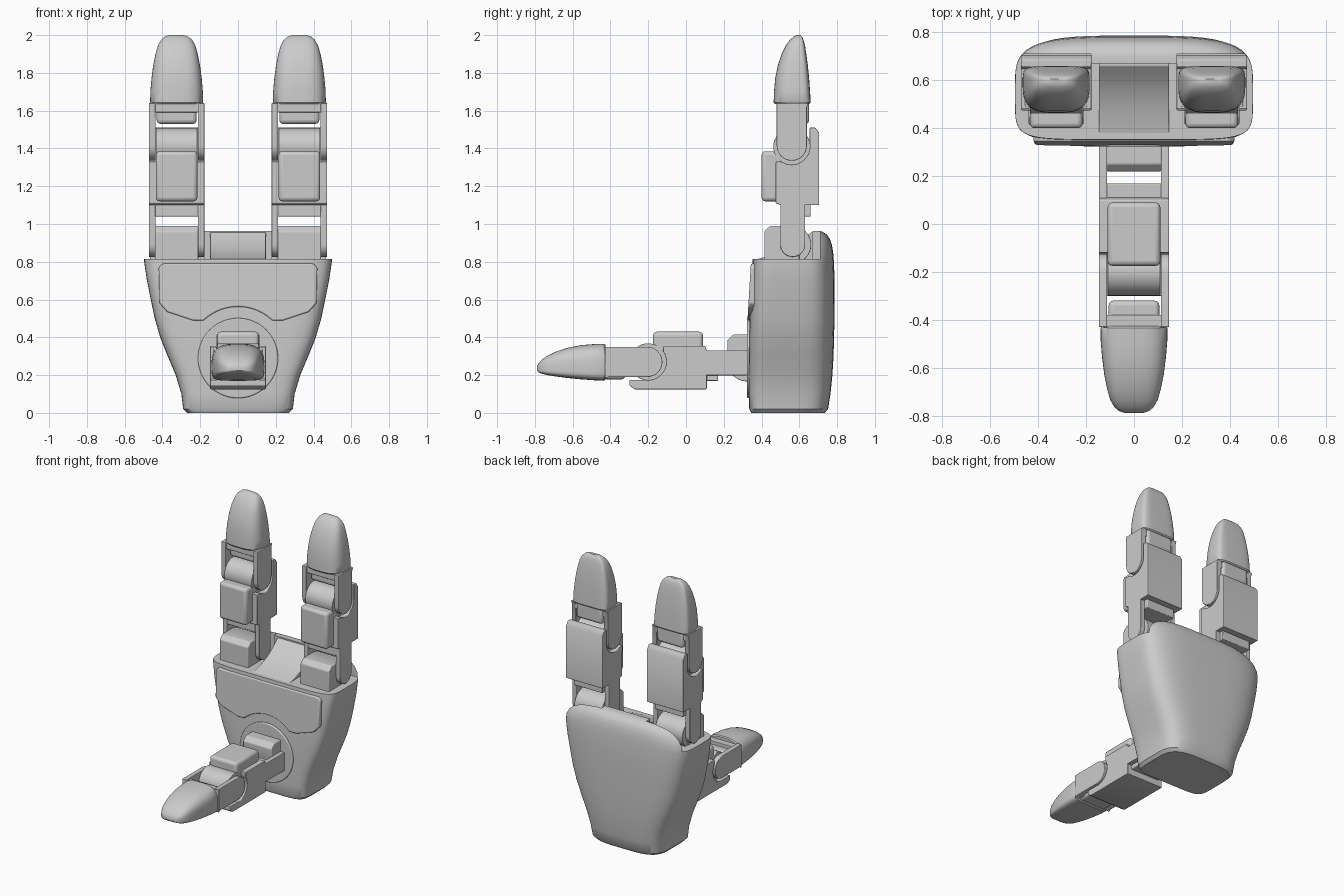
import bpy, bmesh
from math import sin, cos, pi, radians
from mathutils import Matrix

if "Cube" in bpy.data.objects:
    bpy.data.objects.remove(bpy.data.objects["Cube"])


def finish(name, bm, matrix=None, bevel=0, segs=3):
    if matrix:
        bm.transform(matrix)
    bmesh.ops.recalc_face_normals(bm, faces=bm.faces)
    me = bpy.data.meshes.new(name)
    bm.to_mesh(me)
    bm.free()
    ob = bpy.data.objects.new(name, me)
    bpy.context.collection.objects.link(ob)
    if bevel:
        m = ob.modifiers.new("Bevel", 'BEVEL')
        m.width, m.segments, m.limit_method = bevel, segs, 'ANGLE'
        m.angle_limit = radians(40)
    return ob


def smooth(ob, angle=35):
    bpy.ops.object.select_all(action='DESELECT')
    bpy.context.view_layer.objects.active = ob
    ob.select_set(True)
    bpy.ops.object.shade_smooth_by_angle(angle=radians(angle))


def prism(name, pts, axis, lo, hi, matrix=None, bevel=0, shear=None):
    """Extrude a (y,z) profile along x, or an (x,z) profile along y."""
    bm = bmesh.new()
    put = (lambda p, t: (t, p[0], p[1])) if axis == 'x' else (lambda p, t: (p[0], t, p[1]))
    a = [bm.verts.new(put(p, lo)) for p in pts]
    b = [bm.verts.new(put(p, hi)) for p in pts]
    bm.faces.new(a)
    bm.faces.new(b[::-1])
    n = len(pts)
    for i in range(n):
        bm.faces.new((a[i], a[(i + 1) % n], b[(i + 1) % n], b[i]))
    if shear:
        for v in bm.verts:
            v.co.y += shear(v.co.z)
    ob = finish(name, bm, matrix, bevel)
    smooth(ob)
    return ob


def box(name, x, y, z, matrix=None, bevel=0):
    pts = [(y[0], z[0]), (y[1], z[0]), (y[1], z[1]), (y[0], z[1])]
    return prism(name, pts, 'x', x[0], x[1], matrix, bevel)


def arc(cx, cy, r, a0, a1, n=16):
    return [(cx + r * cos(radians(a0 + (a1 - a0) * i / n)),
             cy + r * sin(radians(a0 + (a1 - a0) * i / n))) for i in range(n + 1)]


def loft(name, rings, nf, nb, mid, matrix=None, count=72):
    """Stack rounded sections (z, half width, front y, back y)."""
    bm = bmesh.new()
    loops = []
    for z, h, y0, y1 in rings:
        c = y0 + mid * (y1 - y0)
        loop = []
        for i in range(count):
            t = 2 * pi * i / count
            n, d = (nb, y1 - c) if sin(t) > 0 else (nf, c - y0)
            x = h * abs(cos(t)) ** (2 / n) * (1 if cos(t) > 0 else -1)
            y = c + d * abs(sin(t)) ** (2 / n) * (1 if sin(t) > 0 else -1)
            loop.append(bm.verts.new((x, y, z)))
        loops.append(loop)
    for a, b in zip(loops, loops[1:]):
        for i in range(count):
            j = (i + 1) % count
            bm.faces.new((a[i], a[j], b[j], b[i]))
    bm.faces.new(loops[0])
    bm.faces.new(loops[-1])
    return finish(name, bm, matrix)


# Palm body with the raised back shell
palm = loft("palm", [
    (0.0, .27, .345, .735), (.02, .29, .335, .752), (.1, .30, .332, .765),
    (.2, .33, .332, .775), (.3, .372, .333, .781), (.4, .412, .334, .784),
    (.5, .441, .336, .786), (.6, .462, .340, .787), (.7, .482, .345, .787),
    (.8, .497, .352, .783), (.85, .495, .355, .779), (.89, .475, .36, .772),
    (.92, .445, .36, .762), (.945, .405, .36, .745), (.96, .34, .36, .72),
    (.964, .26, .36, .70)], 6.5, 3.8, .5)
cuts = [box("cut_front", (-1, 1), (0, .67), (.815, 1.2))]
for s in (-1, 1):
    cuts.append(box("cut_slot", sorted((s * .18, s * 1)), (0, .71), (.815, 1.2)))
bpy.context.view_layer.objects.active = palm
for c in cuts:
    m = palm.modifiers.new("Cut", 'BOOLEAN')
    m.operation, m.object, m.solver = 'DIFFERENCE', c, 'EXACT'
    bpy.ops.object.modifier_apply(modifier=m.name)
    bpy.data.objects.remove(c)
    bpy.context.view_layer.objects.active = palm
smooth(palm)

# Sloped saddle between the two fingers
prism("finger_saddle", [(.37, .79), (.38, .815), (.46, .835), (.54, .865), (.61, .91),
                        (.66, .955), (.69, .955), (.69, .79)], 'x', -.147, .147, bevel=.004)

# Grip pad and thumb turntable on the front of the palm
pad = [(-.40, .79), (-.42, .77), (-.415, .58), (-.375, .535), (-.24, .49)]
pad += arc(0, .30, .262, 134, 46, 20)
pad += [(.24, .49), (.375, .535), (.415, .58), (.42, .77), (.40, .79)]
prism("palm_pad", pad, 'y', .326, .40, bevel=.008, shear=lambda z: max(0, z - .5) * .06)
prism("thumb_turntable", arc(0, .29, .212, 0, 354.375, 63), 'y', .323, .45, bevel=.006)


def finger(name, M):
    # Knuckle block and hinge barrels
    prism(name + "_knuckle", [(.415, .75), (.60, .75), (.60, .97), (.57, .99), (.445, .99),
                              (.415, .96)], 'x', -.115, .115, M, .006)
    for part, y, z, r in (("base_barrel", .565, .89, .098), ("middle_barrel", .56, 1.41, .098)):
        prism(f"{name}_{part}", arc(y, z, r, 0, 352.5, 47), 'x', -.11, .11, M, .004)
    # Middle link, cut round to clear the upper hinge
    prism(name + "_middle_link",
          [(.475, 1.11), (.50, 1.10), (.705, 1.10), (.705, 1.48), (.685, 1.51), (.655, 1.51),
           (.655, 1.43)] + arc(.56, 1.41, .096, 0, -125, 18) + [(.475, 1.33)],
          'x', -.147, .147, M, .004)
    box(name + "_lower_web", (-.115, .115), (.50, .66), (1.04, 1.12), M, .005)
    box(name + "_grip_pad", (-.11, .11), (.40, .52), (1.12, 1.385), M, .02)
    # Hinge plates on both sides
    for s in (-1, 1):
        x = sorted((s * .112, s * .147))
        prism(name + "_lower_plate", arc(.565, .892, .066, 180, 360) +
              [(.631, 1.11), (.499, 1.11)], 'x', *x, M, .004)
        prism(name + "_upper_plate", arc(.56, 1.415, .08, 180, 360) +
              [(.64, 1.62), (.65, 1.64), (.48, 1.64)], 'x', *x, M, .004)
    # Fingertip and its root
    box(name + "_tip_root", (-.106, .106), (.515, .652), (1.53, 1.65), M, .02)
    box(name + "_upper_web", (-.13, .13), (.49, .64), (1.59, 1.642), M, .004)
    tip = loft(name + "_tip", [
        (1.636, .136, .47, .654), (1.644, .14, .464, .66), (1.70, .139, .466, .657),
        (1.77, .133, .472, .652), (1.84, .124, .486, .645), (1.90, .112, .506, .637),
        (1.945, .099, .528, .63), (1.975, .082, .55, .622), (1.992, .062, .57, .615),
        (2.0, .038, .585, .606)], 3, 5, .62, M, 56)
    smooth(tip)


# Two upright fingers and the thumb pointing forward
finger("left_finger", Matrix.Translation((-.325, 0, 0)))
finger("right_finger", Matrix.Translation((.325, 0, 0)))
finger("thumb", Matrix(((-1, 0, 0, 0), (0, 0, -1, 1.21), (0, -1, 0, .83), (0, 0, 0, 1))))
